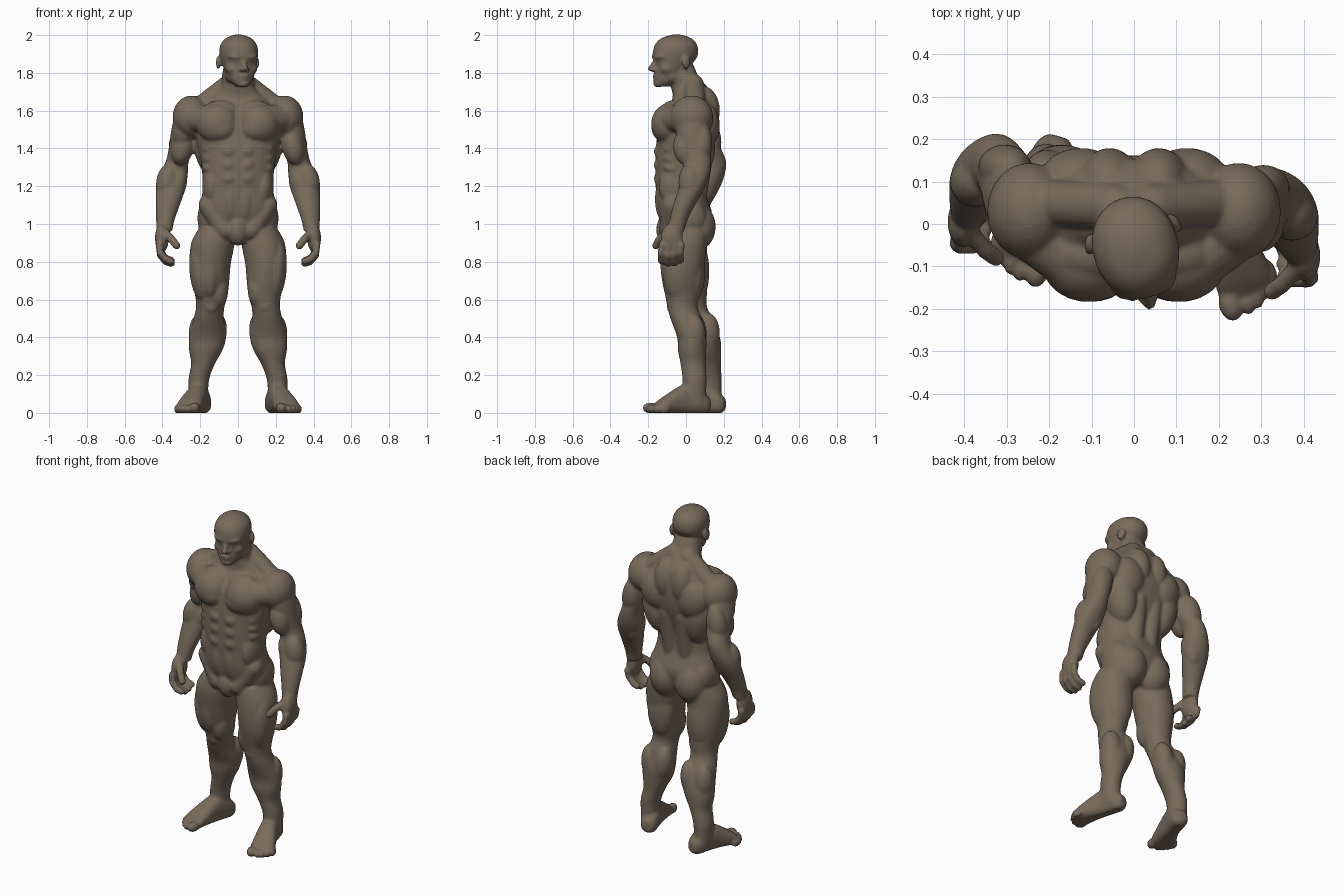
import bpy, math
from mathutils import Vector, Matrix, Euler

verts, faces = [], []
I4 = Matrix.Identity(4)


def add_skin(loops):
    """Add closed rings of points as one capped tube."""
    n, base = len(loops[0]), len(verts)
    for row in loops:
        verts.extend(row)
    for i in range(len(loops) - 1):
        a, b = base + i * n, base + (i + 1) * n
        for k in range(n):
            j = (k + 1) % n
            faces.append((a + k, a + j, b + j, b + k))
    faces.append(tuple(range(base + n - 1, base - 1, -1)))
    top = base + (len(loops) - 1) * n
    faces.append(tuple(range(top, top + n)))


def circle(n):
    return [(math.cos(2 * math.pi * k / n), math.sin(2 * math.pi * k / n)) for k in range(n)]


def ball(c, r, rot=(0, 0, 0), m=I4):
    """Ellipsoid: centre, radii, rotation in degrees."""
    e = Euler([math.radians(a) for a in rot]).to_matrix().to_4x4()
    t = m @ Matrix.Translation(c) @ e @ Matrix.Diagonal((*r, 1))
    loops = []
    for i in range(13):
        a = math.radians(-84 + 14 * i)
        loops.append([t @ Vector((x * math.cos(a), y * math.cos(a), math.sin(a))) for x, y in circle(22)])
    add_skin(loops)


def rod(p, q, r1, r2, m=I4):
    """Tapered capsule from p to q."""
    p, q = Vector(p), Vector(q)
    spin = (q - p).to_track_quat('Z', 'Y').to_matrix()
    loops = []
    for c, r, start in ((p, r1, -80), (q, r2, 0)):
        for i in range(5):
            a = math.radians(start + 20 * i)
            loops.append([m @ (c + spin @ Vector((x * math.cos(a), y * math.cos(a), math.sin(a))) * r)
                          for x, y in circle(16)])
    add_skin(loops)


def loft(rings, power=2.0, m=I4, sub=4):
    """Smooth skin over rings (x, y, z, rx, ry), each an ellipse lying flat."""
    rings = sorted(rings, key=lambda g: g[2])
    pts = []
    for i in range(len(rings) - 1):
        a, b = rings[i], rings[i + 1]
        z, w = rings[max(i - 1, 0)], rings[min(i + 2, len(rings) - 1)]
        for k in range(sub):
            t = k / sub
            pts.append([0.5 * (2 * b0 + (c0 - a0) * t + (2 * a0 - 5 * b0 + 4 * c0 - d0) * t * t
                               + (3 * b0 - a0 - 3 * c0 + d0) * t ** 3)
                        for a0, b0, c0, d0 in zip(z, a, b, w)])
    pts.append(rings[-1])
    loops = []
    for x, y, z, rx, ry in pts:
        loops.append([m @ Vector((x + rx * math.copysign(abs(c) ** (2 / power), c),
                                  y + ry * math.copysign(abs(s) ** (2 / power), s), z))
                      for c, s in circle(32)])
    add_skin(loops)


# trunk and neck
loft([(0, -.01, .90, .08, .075), (0, 0, .96, .165, .118), (0, -.005, 1.05, .205, .143),
      (0, -.02, 1.12, .198, .138), (0, -.03, 1.18, .187, .13), (0, -.03, 1.27, .19, .133),
      (0, -.015, 1.36, .202, .146), (0, 0, 1.45, .222, .155), (0, .012, 1.55, .23, .15),
      (0, .03, 1.62, .2, .125), (0, .04, 1.67, .15, .11), (0, .02, 1.72, .095, .098),
      (0, -.01, 1.78, .086, .078), (0, -.03, 1.84, .075, .07)], 2.3)
ball((0, -.095, .97), (.06, .063, .085))                                # groin

for s in (1, -1):
    # trunk muscles
    ball((s * .107, -.09, 1.53), (.112, .095, .108))                    # chest
    ball((s * .09, -.1, 1.505), (.088, .083, .075))
    ball((s * .09, -.07, 1.59), (.1, .065, .065))
    rod((s * .13, -.09, 1.55), (s * .23, -.02, 1.56), .078, .075)
    rod((s * .06, -.025, 1.79), (s * .02, -.055, 1.67), .022, .018)     # neck cord
    rod((s * .045, .04, 1.74), (s * .2, .05, 1.62), .055, .055)         # shoulder slope
    ball((s * .058, .09, 1.6), (.075, .09, .13))                        # upper back
    ball((s * .125, .1, 1.52), (.1, .08, .12), (0, s * 15, 0))          # shoulder blade
    ball((s * .145, .055, 1.41), (.09, .1, .17), (0, s * 10, 0))        # side of back
    rod((s * .05, .05, 1.08), (s * .055, .095, 1.4), .05, .055)         # spine muscle
    for z in (1.385, 1.312, 1.24):                                      # stomach
        ball((s * .047, -.125, z), (.05, .045, .044))
    ball((s * .04, -.115, 1.13), (.045, .05, .12))
    for z in (1.4, 1.35, 1.3):                                          # ribs
        ball((s * .155, -.065, z), (.038, .056, .03), (0, s * 25, 0))
    ball((s * .137, -.055, 1.2), (.053, .09, .11))                      # flank
    rod((s * .155, -.07, 1.1), (s * .07, -.088, .97), .055, .055)       # hip crease
    ball((s * .085, .058, .985), (.1, .1, .125))                        # buttock
    ball((s * .145, .01, 1.03), (.07, .1, .11))

    # arm: the -x arm hangs further back
    def arm_y(z):
        return 0 if s > 0 else .08 * max(0, min(1, (1.55 - z) / .2))

    def arm_ball(x, y, z, r, tilt=0):
        ball((s * x, y + arm_y(z), z), r, (0, s * tilt, 0))

    loft([(s * x, y + arm_y(z), z, rx, ry) for x, y, z, rx, ry in (
        (.255, .03, 1.58, .08, .09), (.28, .035, 1.5, .073, .088), (.3, .045, 1.4, .067, .08),
        (.322, .06, 1.33, .061, .073), (.342, .05, 1.25, .075, .072), (.357, .025, 1.18, .077, .068),
        (.372, -.01, 1.1, .064, .058), (.385, -.04, 1.02, .049, .048), (.39, -.055, .96, .042, .046))])
    arm_ball(.247, .03, 1.565, (.1, .115, .115))                        # shoulder
    arm_ball(.285, .035, 1.5, (.066, .088, .1), -12)
    arm_ball(.292, 0, 1.41, (.06, .068, .1), -12)                       # upper arm
    arm_ball(.305, .085, 1.43, (.06, .055, .11), -12)
    arm_ball(.374, .02, 1.22, (.06, .06, .1), -8)                       # forearm
    arm_ball(.322, .03, 1.21, (.05, .06, .1), -14)

    # hand
    def finger(points, r):
        g = [(s * x, y + arm_y(.9), z) for x, y, z in points]
        for p, q in zip(g, g[1:]):
            rod(p, q, r, r * .95)

    arm_ball(.403, -.075, .925, (.037, .06, .078))
    for k, drop in enumerate((.012, 0, .003, .018)):
        y = -.126 + k * .034
        finger([(.417, y, .89), (.412, y - .006, .835 + drop), (.382, y - .006, .8 + drop),
                (.352, y - .002, .79 + drop)], .0195)
    finger([(.39, -.095, .96), (.352, -.14, .92), (.325, -.16, .885)], .022)

    # leg: the -x leg stands further back
    def leg_y(z):
        return 0 if s > 0 else .08 * max(0, min(1, (.9 - z) / .55))

    def leg_ball(x, y, z, r, tilt=0):
        ball((s * x, y + leg_y(z), z), r, (0, s * tilt, 0))

    loft([(s * x, y + leg_y(z), z, rx, ry) for x, y, z, rx, ry in (
        (.115, 0, .98, .09, .115), (.133, -.01, .9, .115, .12), (.147, -.018, .79, .109, .117),
        (.146, -.022, .7, .1, .105), (.141, -.02, .62, .086, .09), (.147, -.018, .56, .075, .08),
        (.155, 0, .5, .08, .083), (.161, .03, .4, .098, .077), (.171, .032, .33, .088, .075),
        (.185, .038, .26, .063, .067), (.207, .045, .18, .055, .064), (.209, .045, .1, .051, .063),
        (.205, .05, .04, .048, .066))])
    leg_ball(.2, -.04, .76, (.058, .085, .17), 4)                       # thigh
    leg_ball(.15, -.07, .79, (.06, .066, .18))
    leg_ball(.1, -.053, .66, (.05, .058, .1))
    leg_ball(.14, .038, .75, (.085, .064, .17))
    leg_ball(.145, -.063, .57, (.044, .04, .05))                        # knee
    leg_ball(.116, .048, .42, (.056, .062, .11), -8)                    # calf
    leg_ball(.203, .045, .41, (.058, .06, .11), 4)

    # foot: lofted from heel to toe, turned outward
    turn = Matrix.Translation((s * .2, .05 + leg_y(0), 0)) @ Matrix.Rotation(s * math.radians(16), 4, 'Z')
    lay = turn @ Matrix.Rotation(math.radians(90), 4, 'X')
    loft([(s * x, h, f, rx, rz) for x, h, f, rx, rz in (
        (0, .045, -.08, .025, .03), (0, .05, -.052, .047, .053), (0, .07, 0, .052, .075),
        (0, .075, .05, .053, .08), (.002, .065, .1, .058, .069), (.006, .046, .16, .066, .05),
        (.006, .032, .2, .068, .036), (.005, .02, .228, .055, .022))], 2.4, lay)
    ball((s * -.04, -.238, .026), (.028, .042, .029), m=turn)
    for x, f in ((-.002, .243), (.025, .233), (.05, .215), (.071, .192)):
        ball((s * x, -f, .02), (.0155, .034, .024), m=turn)

# head, turned a little to its left
H = Matrix.Translation((0, -.04, 0)) @ Matrix.Rotation(math.radians(14), 4, 'Z') @ Matrix.Translation((0, .04, 0))
loft([(0, -.13, 1.728, .03, .035), (0, -.112, 1.75, .054, .058), (0, -.095, 1.79, .073, .074),
      (0, -.075, 1.83, .086, .092), (0, -.066, 1.855, .092, .104), (0, -.059, 1.885, .099, .119),
      (0, -.055, 1.92, .101, .12), (0, -.053, 1.955, .092, .109), (0, -.052, 1.983, .067, .081),
      (0, -.05, 1.998, .033, .041), (0, -.05, 2.004, .008, .01)], 2.1, H)
rod((0, -.164, 1.868), (0, -.192, 1.822), .01, .016, H)                 # nose
ball((0, -.16, 1.785), (.032, .021, .011), m=H)                         # lips
ball((0, -.158, 1.767), (.028, .02, .011), m=H)
ball((0, -.151, 1.743), (.034, .026, .02), m=H)                         # chin
for s in (1, -1):
    ball((s * .036, -.148, 1.884), (.046, .029, .017), (0, s * -6, s * 18), H)  # brow
    ball((s * .014, -.175, 1.816), (.013, .016, .011), m=H)             # nostril
    ball((s * .052, -.116, 1.822), (.034, .038, .03), m=H)              # cheek
    ball((s * .052, -.08, 1.785), (.025, .045, .036), m=H)              # jaw
    ball((s * .103, -.022, 1.855), (.013, .026, .036), (-12, 0, s * 20), H)     # ear

# fuse every part into one smooth skin
mesh = bpy.data.meshes.new("body")
mesh.from_pydata(verts, [], faces)
body = bpy.data.objects.new("body", mesh)
bpy.context.collection.objects.link(body)
bpy.context.view_layer.objects.active = body
body.select_set(True)
rem = body.modifiers.new("fuse", 'REMESH')
rem.mode = 'VOXEL'
rem.voxel_size = .007
soft = body.modifiers.new("soften", 'SMOOTH')
soft.factor = .5
soft.iterations = 9
for name in ("fuse", "soften"):
    bpy.ops.object.modifier_apply(modifier=name)

# flat soles
for v in body.data.vertices:
    v.co.z = max(v.co.z, 0)

skin = bpy.data.materials.new("brown clay")
skin.diffuse_color = (.19, .145, .105, 1)
body.data.materials.clear()
body.data.materials.append(skin)
bpy.ops.object.shade_smooth()
